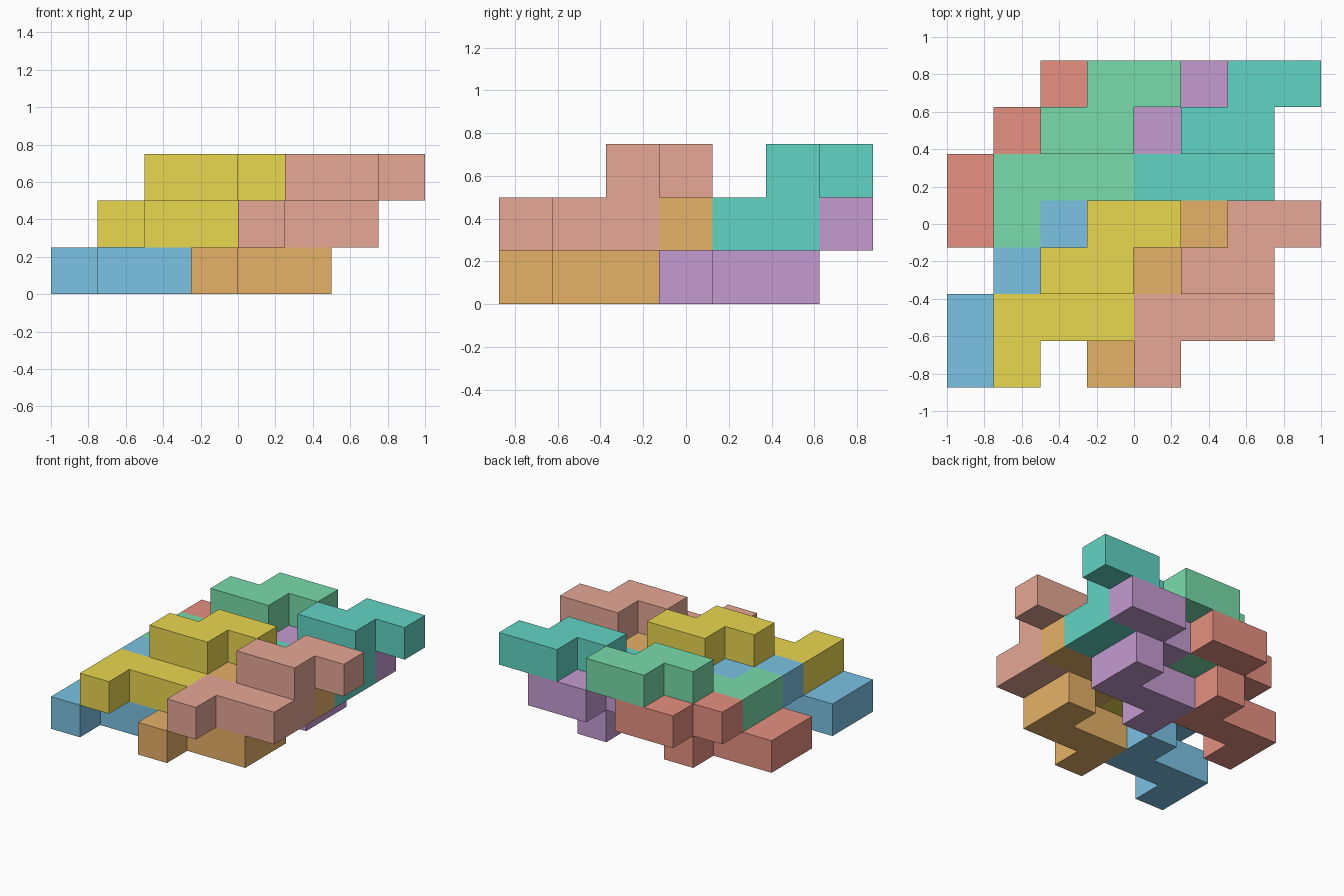
import bpy, bmesh
from mathutils import Vector

if "Cube" in bpy.data.objects:
    bpy.data.objects.remove(bpy.data.objects["Cube"])

S = 0.25                          # edge of one unit cube
ORIGIN = Vector((-1, -0.875, 0))

# The repeating nine-cube block: two stepped S shapes joined by a riser
BLOCK = [(0, 0, 0), (0, 1, 0), (1, 1, 0), (2, 1, 0), (2, 2, 0),
         (1, 2, 1), (2, 2, 1), (2, 3, 1), (3, 3, 1)]

# Corners of each cube face, keyed by outward direction
FACES = {
    (1, 0, 0): [(1, 0, 0), (1, 1, 0), (1, 1, 1), (1, 0, 1)],
    (-1, 0, 0): [(0, 0, 0), (0, 0, 1), (0, 1, 1), (0, 1, 0)],
    (0, 1, 0): [(0, 1, 0), (0, 1, 1), (1, 1, 1), (1, 1, 0)],
    (0, -1, 0): [(0, 0, 0), (1, 0, 0), (1, 0, 1), (0, 0, 1)],
    (0, 0, 1): [(0, 0, 1), (1, 0, 1), (1, 1, 1), (0, 1, 1)],
    (0, 0, -1): [(0, 0, 0), (0, 1, 0), (1, 1, 0), (1, 0, 0)],
}


def block(name, shift, color):
    """One interlocking block, outer faces only, coplanar faces merged."""
    bm = bmesh.new()
    cells = set(BLOCK)
    for c in BLOCK:
        for d, corners in FACES.items():
            if tuple(a + b for a, b in zip(c, d)) in cells:
                continue
            bm.faces.new([bm.verts.new(ORIGIN + S * (Vector(c) + Vector(k) + Vector(shift)))
                          for k in corners])
    bmesh.ops.remove_doubles(bm, verts=bm.verts[:], dist=1e-4)
    bmesh.ops.dissolve_limit(bm, angle_limit=0.01, verts=bm.verts[:], edges=bm.edges[:])
    mesh = bpy.data.meshes.new(name)
    bm.to_mesh(mesh)
    bm.free()
    mat = bpy.data.materials.new(name + "_paint")
    mat.diffuse_color = (*color, 1)
    mat.use_nodes = True
    mat.node_tree.nodes["Principled BSDF"].inputs["Base Color"].default_value = mat.diffuse_color
    mesh.materials.append(mat)
    bpy.context.collection.objects.link(bpy.data.objects.new(name, mesh))


# Eight copies tiled 2 x 2 x 2: along x, along y, and stepped up
COLORS = {
    (0, 0, 0): ("blue", (0.20, 0.54, 0.77)),
    (1, 0, 0): ("orange", (0.79, 0.44, 0.14)),
    (0, 1, 0): ("red", (0.79, 0.28, 0.22)),
    (1, 1, 0): ("purple", (0.56, 0.33, 0.64)),
    (0, 0, 1): ("yellow", (0.82, 0.68, 0.08)),
    (1, 0, 1): ("coral", (0.79, 0.39, 0.30)),
    (0, 1, 1): ("green", (0.19, 0.71, 0.41)),
    (1, 1, 1): ("teal", (0.12, 0.66, 0.55)),
}
for (a, b, c), (label, color) in COLORS.items():
    block(label + "_block", (3 * a + c, 3 * b, c), color)
